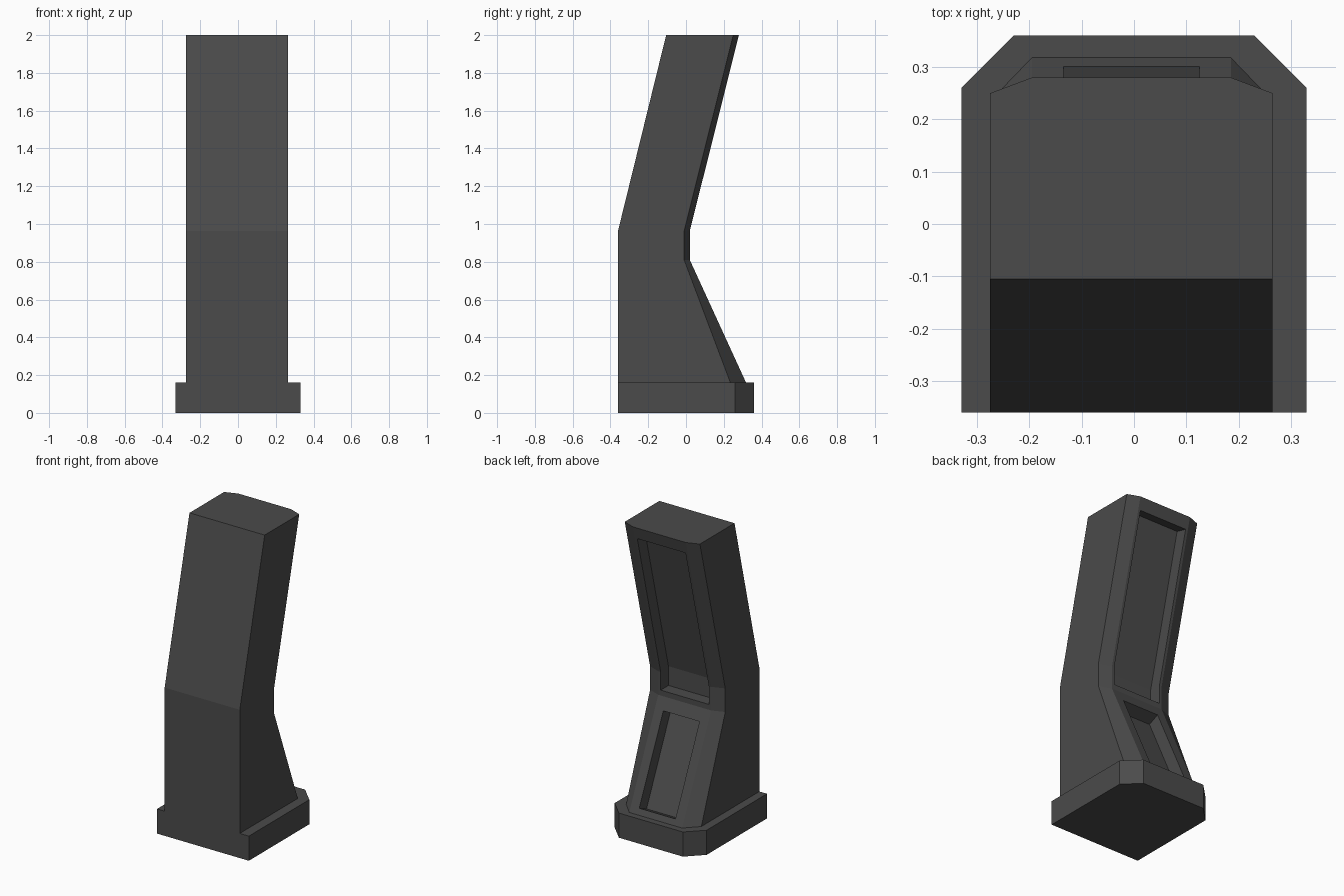
import bpy, bmesh

if "Cube" in bpy.data.objects:
    bpy.data.objects.remove(bpy.data.objects["Cube"])

dark = bpy.data.materials.new("dark grey")
dark.diffuse_color = (0.07, 0.07, 0.07, 1)
dark.use_nodes = True
dark.node_tree.nodes["Principled BSDF"].inputs["Base Color"].default_value = dark.diffuse_color


def loft(name, rings):
    """Closed solid through rings that all have the same point count."""
    bm = bmesh.new()
    loops = [[bm.verts.new(p) for p in ring] for ring in rings]
    bm.faces.new(loops[0])
    bm.faces.new(loops[-1])
    n = len(loops[0])
    for a, b in zip(loops, loops[1:]):
        for i in range(n):
            j = (i + 1) % n
            bm.faces.new((a[i], a[j], b[j], b[i]))
    bmesh.ops.recalc_face_normals(bm, faces=bm.faces)
    mesh = bpy.data.meshes.new(name)
    bm.to_mesh(mesh)
    bm.free()
    mesh.materials.append(dark)
    obj = bpy.data.objects.new(name, mesh)
    bpy.context.collection.objects.link(obj)
    return obj


def section(z, front, side, back, half, flat, cx=0.0):
    """Rectangle with its two back corners cut off."""
    xy = [(-half, front), (half, front), (half, side),
          (flat, back), (-flat, back), (-half, side)]
    return [(cx + x, y, z) for x, y in xy]


# base plinth
loft("base_plinth", [section(z, -0.36, 0.26, 0.36, 0.33, 0.23) for z in (0, 0.16)])

# bent column: height, front y, side-edge y, back y
levels = [(0.16, -0.36, 0.235, 0.318), (0.81, -0.36, -0.01, 0.02),
          (0.963, -0.36, -0.01, 0.02), (2.0, -0.105, 0.25, 0.28)]
column = loft("column", [section(*lv, 0.27, 0.19, -0.005) for lv in levels])

# recessed back panels, cut by side profiles (y, z) swept across x
recesses = {
    "upper_recess_cutter": (0.173, [(-0.06, 0.845), (-0.06, 0.97), (0.182, 1.94),
                                    (0.357, 1.896), (0.3, 0.845)]),
    "lower_recess_cutter": (0.13, [(-0.019, 0.702), (0.226, 0.164),
                                   (0.372, 0.228), (0.127, 0.768)]),
}
for name, (half, profile) in recesses.items():
    cutter = loft(name, [[(x - 0.005, y, z) for y, z in profile] for x in (-half, half)])
    cutter.hide_render = True
    cutter.display_type = 'WIRE'
    mod = column.modifiers.new(name, 'BOOLEAN')
    mod.operation = 'DIFFERENCE'
    mod.solver = 'EXACT'
    mod.object = cutter
